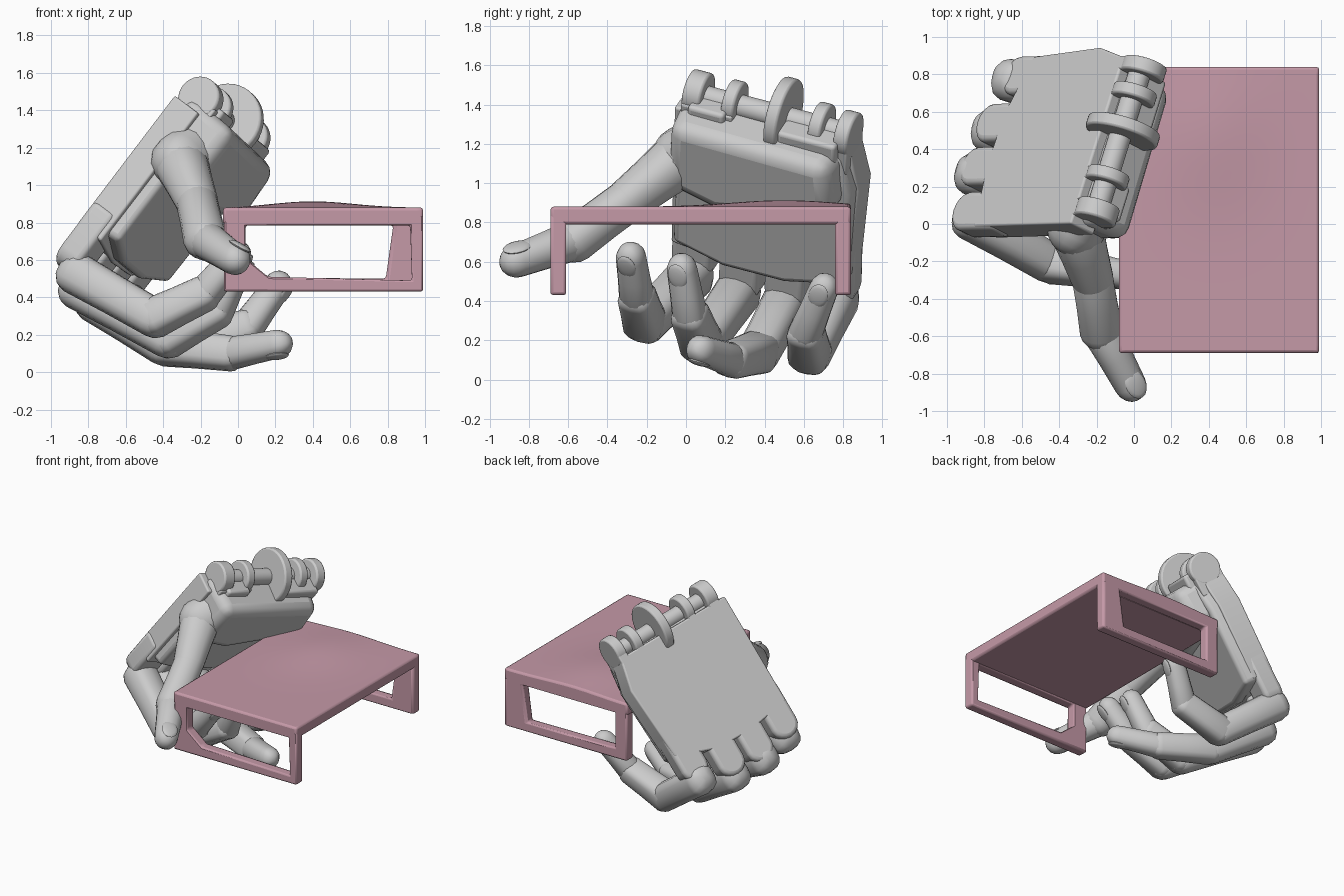
import bpy, bmesh, math
from mathutils import Vector as V, Matrix

if "Cube" in bpy.data.objects:
    bpy.data.objects.remove(bpy.data.objects["Cube"])

# Hand frame: F wrist to knuckles, C index to little finger, N out of the back of the hand
O = V((-.22, .08, 1.5))
F = V((-.605, -.02, -.796)).normalized()
C = V((.27, .92, -.26))
C = (C - F * C.dot(F)).normalized()
N = C.cross(F)
HAND = Matrix((F, C, N)).transposed().to_4x4()
HAND.translation = O


def finish(name, bm, bevel=0, mat=None, segs=3, angle=35):
    bmesh.ops.recalc_face_normals(bm, faces=bm.faces[:])
    me = bpy.data.meshes.new(name)
    bm.to_mesh(me)
    bm.free()
    ob = bpy.data.objects.new(name, me)
    bpy.context.collection.objects.link(ob)
    if mat:
        me.materials.append(mat)
    if bevel:
        m = ob.modifiers.new("bevel", 'BEVEL')
        m.width, m.segments, m.limit_method = bevel, segs, 'ANGLE'
        m.angle_limit = math.radians(30)
    bpy.ops.object.select_all(action='DESELECT')
    ob.select_set(True)
    bpy.context.view_layer.objects.active = ob
    bpy.ops.object.shade_smooth_by_angle(angle=math.radians(angle))
    return ob


def slab(name, outline, w0, w1, inset=1.0, bevel=.03):
    """Extrude a (u, v) outline between two depths in the hand frame."""
    bm = bmesh.new()
    cu = sum(p[0] for p in outline) / len(outline)
    cv = sum(p[1] for p in outline) / len(outline)
    top = [bm.verts.new(HAND @ V((u, v, w1))) for u, v in outline]
    bot = [bm.verts.new(HAND @ V((cu + (u - cu) * inset, cv + (v - cv) * inset, w0)))
           for u, v in outline]
    bm.faces.new(top)
    bm.faces.new(bot)
    n = len(outline)
    for i in range(n):
        j = (i + 1) % n
        bm.faces.new((top[i], top[j], bot[j], bot[i]))
    return finish(name, bm, bevel)


def rect(u0, u1, v0, v1):
    return [(u0, v0), (u1, v0), (u1, v1), (u0, v1)]


def limb(name, p, q, r0, r1, side, square=.75, cap=1.0):
    """Tapered round-ended segment with a soft square section."""
    p, q = V(p), V(q)
    d = (q - p).normalized()
    s = (side - d * side.dot(d)).normalized()
    t = s.cross(d)
    rings = [(p - d * r0 * math.cos(a) * .8, r0 * math.sin(a)) for a in (.25, .7, 1.15)]
    rings += [(p, r0), (p.lerp(q, .5), (r0 + r1) * .49), (q, r1)]
    rings += [(q + d * r1 * math.cos(a) * cap, r1 * math.sin(a)) for a in (1.2, .85, .5, .2)]
    sgn = lambda x: math.copysign(abs(x) ** square, x)
    bm = bmesh.new()
    n, loops = 16, []
    for c, r in rings:
        loops.append([bm.verts.new(c + s * r * sgn(math.cos(k * math.tau / n))
                                   + t * r * sgn(math.sin(k * math.tau / n))) for k in range(n)])
    for a, b in zip(loops, loops[1:]):
        for k in range(n):
            bm.faces.new((a[k], a[(k + 1) % n], b[(k + 1) % n], b[k]))
    bm.faces.new(loops[0])
    bm.faces.new(loops[-1])
    return finish(name, bm, angle=40)


def nail(name, p, q, r, side):
    """Flattened plate set into the back of a fingertip."""
    p, q = V(p), V(q)
    d = (q - p).normalized()
    s = (side - d * side.dot(d)).normalized()
    t = s.cross(d)
    m = Matrix((s, d, t)).transposed().to_4x4()
    m.translation = q - d * r * .1 + t * r * .88
    bm = bmesh.new()
    bmesh.ops.create_uvsphere(bm, u_segments=16, v_segments=8, radius=1,
                              matrix=m @ Matrix.Diagonal((r * .7, r * .95, r * .2, 1)))
    finish(name, bm)


def disc(name, v, u, w, r, thick):
    """Round plate or axle whose axis runs across the hand."""
    bm = bmesh.new()
    m = HAND @ Matrix.Translation((u, v, w)) @ Matrix.Rotation(math.pi / 2, 4, 'X')
    bmesh.ops.create_cone(bm, cap_ends=True, segments=40, radius1=r, radius2=r, depth=thick, matrix=m)
    finish(name, bm, .012, segs=2)


# Back of the hand, with a round-ended tongue over each knuckle
slab("hand_back", [(.09, -.1), (.95, -.1), (1.0, .25), (.99, .55), (.88, .88), (.32, .92), (.08, .86)],
     -.12, .05, bevel=.012)
for name, v, L in (("index", 0, 1.19), ("middle", .26, 1.24), ("ring", .51, 1.22), ("little", .78, 1.11)):
    ends = [(L - .1 + .1 * math.sin(a), v - .11 * math.cos(a)) for a in
            [i * math.pi / 8 for i in range(9)]]
    slab(f"{name}_knuckle", [(L - .4, v - .11)] + ends + [(L - .4, v + .11)], -.1, .05, bevel=.03)

# Palm pad and heel of the hand
slab("palm", [(.1, -.07), (.9, -.08), (.98, .2), (.98, .55), (.9, .88), (.3, .91), (.08, .84)],
     -.19, -.08, .97, .03)
slab("palm_heel", [(.03, -.08), (.46, -.09), (.54, .2), (.46, .6), (.38, .88), (.05, .84)],
     -.33, .0, .93, .07)

# Wrist hinge plates, the blocks that join them and the axle
for i, (v, r, w, t) in enumerate([(.0, .115, -.045, .1), (.2, .115, -.045, .07), (.47, .2, -.05, .07),
                                  (.68, .12, -.05, .07), (.83, .12, -.06, .08)]):
    disc(f"wrist_plate_{i + 1}", v, .02, w, r, t)
    slab(f"wrist_arm_{i + 1}", rect(.02, .2, v - t * .48, v + t * .48), -.17, .05, bevel=.01)
slab("wrist_block_left", rect(.0, .15, .0, .2), -.2, -.02, bevel=.02)
slab("wrist_block_right", rect(.0, .15, .5, .82), -.22, -.02, bevel=.02)
disc("wrist_axle", .42, .03, -.05, .06, .8)

# Fingers: knuckle, middle joint, end joint, tip centre
FINGERS = {
    "index": [(-.87, .03, .53), (-.45, -.21, .29), (-.18, -.25, .42), (-.01, -.28, .62)],
    "middle": [(-.86, .27, .45), (-.38, .08, .18), (-.11, .02, .33), (.0, -.02, .56)],
    "ring": [(-.77, .5, .38), (-.4, .37, .14), (-.04, .23, .1), (.21, .08, .15)],
    "little": [(-.66, .77, .42), (-.27, .63, .13), (.05, .61, .24), (.21, .7, .46)],
}
for name, (a, b, c, d) in FINGERS.items():
    limb(f"{name}_lower", a, b, .115, .105, C)
    limb(f"{name}_middle", b, c, .105, .092, C, .65, .8)
    limb(f"{name}_tip", c, d, .088, .075, C, .85, 1.15)
    nail(f"{name}_nail", c, d, .075, C)

# Thumb
T = V((-.75, -.54, .33))
A, B, K, E = (-.31, -.02, 1.13), (-.22, -.3, .91), (-.175, -.57, .71), (-.02, -.86, .605)
limb("thumb_base", (-.22, .14, 1.2), A, .17, .155, T, .9)
limb("thumb_lower", A, B, .145, .11, T, .9)
limb("thumb_middle", B, K, .108, .114, T, .9)
limb("thumb_tip", K, E, .105, .085, T, .95, 1.1)
nail("thumb_nail", K, E, .085, T)

# Pink table
pink = bpy.data.materials.new("pink")
pink.diffuse_color = (.56, .32, .39, 1)
pink.use_nodes = True
pink.node_tree.nodes["Principled BSDF"].inputs["Base Color"].default_value = pink.diffuse_color

# Gently buckled table top
bm = bmesh.new()
bmesh.ops.create_grid(bm, x_segments=28, y_segments=36, size=1,
                      matrix=Matrix.Translation((.455, .075, .88)) @ Matrix.Diagonal((.535, .765, 1, 1)))
for v in bm.verts:
    x, y = v.co.x, v.co.y
    edge = max(0, 1 - abs((x - .455) / .535) ** 6)
    v.co.z += .033 * edge * math.exp(-((x - .4) / .3) ** 2 - ((y - .5) / .38) ** 2)
ext = bmesh.ops.extrude_face_region(bm, geom=bm.faces[:])["geom"]
for v in ext:
    if isinstance(v, bmesh.types.BMVert):
        v.co.z = .79
finish("table_top", bm, .015, pink, 2)


def leg_frame(name, y0, y1, inner):
    """Open leg frame between two y values."""
    outer = [(-.075, .43), (.2, .43), (.99, .43), (.99, .84), (-.075, .84)]
    bm = bmesh.new()
    rows = [[bm.verts.new((x, y, z)) for x, z in ring]
            for ring, y in ((outer, y0), (inner, y0), (inner, y1), (outer, y1))]
    for a, b in zip(rows, rows[1:] + rows[:1]):
        for k in range(5):
            j = (k + 1) % 5
            bm.faces.new((a[k], a[j], b[j], b[k]))
    finish(name, bm, .015, pink, 2)


leg_frame("front_leg_frame", -.69, -.61, [(.04, .61), (.16, .51), (.93, .49), (.92, .785), (.04, .785)])
leg_frame("back_leg_frame", .76, .84, [(.03, .51), (.16, .505), (.79, .5), (.83, .785), (.03, .785)])
